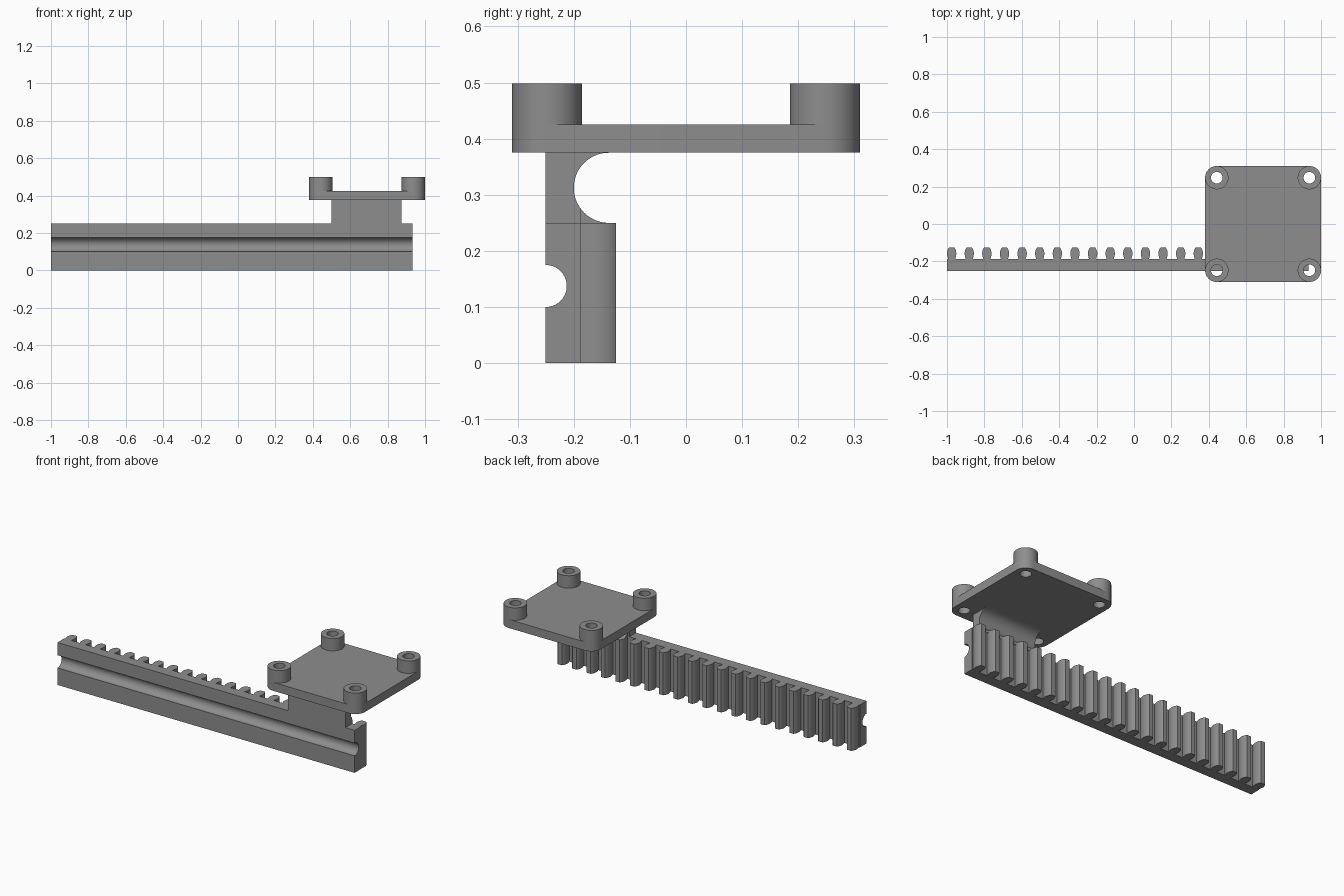
import bpy, bmesh, math
from mathutils import Vector

if "Cube" in bpy.data.objects:
    bpy.data.objects.remove(bpy.data.objects["Cube"])

grey = bpy.data.materials.new("mid grey")
grey.diffuse_color = (0.27, 0.27, 0.27, 1)
grey.use_nodes = True
grey.node_tree.nodes["Principled BSDF"].inputs["Base Color"].default_value = grey.diffuse_color


def prism(name, points, direction):
    """Extrude a closed 3D outline along a direction."""
    bm = bmesh.new()
    face = bm.faces.new([bm.verts.new(p) for p in points])
    new = bmesh.ops.extrude_face_region(bm, geom=[face])["geom"]
    bmesh.ops.translate(bm, vec=Vector(direction),
                        verts=[v for v in new if isinstance(v, bmesh.types.BMVert)])
    bmesh.ops.recalc_face_normals(bm, faces=bm.faces)
    mesh = bpy.data.meshes.new(name)
    bm.to_mesh(mesh)
    bm.free()
    obj = bpy.data.objects.new(name, mesh)
    bpy.context.collection.objects.link(obj)
    mesh.materials.append(grey)
    return obj


def arc(cx, cy, r, start, end, n):
    return [(cx + r * math.cos(math.radians(start + (end - start) * i / n)),
             cy + r * math.sin(math.radians(start + (end - start) * i / n)))
            for i in range(n + 1)]


def cut(obj, cutter):
    mod = obj.modifiers.new("cut", 'BOOLEAN')
    mod.operation = 'DIFFERENCE'
    mod.solver = 'EXACT'
    mod.object = cutter
    cutter.hide_render = True
    cutter.hide_set(True)


def smooth(obj):
    bpy.ops.object.select_all(action='DESELECT')
    obj.select_set(True)
    bpy.context.view_layer.objects.active = obj
    bpy.ops.object.shade_smooth_by_angle(angle=math.radians(30))


# Toothed rack: outline seen from above, raised to full height
FRONT, ROOT, TIP = -0.25, -0.187, -0.125
PITCH, FIRST, COUNT = 0.0942, -0.975, 21
half_tooth = [(0.019, ROOT), (0.0225, -0.174), (0.025, -0.162), (0.025, -0.153),
              (0.022, -0.140), (0.017, -0.130), (0.013, TIP)]
outline = [(-1, FRONT), (0.934, FRONT), (0.934, ROOT)]
for i in reversed(range(COUNT)):
    cx = FIRST + i * PITCH
    outline += [(cx + w, y) for w, y in half_tooth]
    outline += [(cx - w, y) for w, y in reversed(half_tooth)]
outline.append((-1, ROOT))
rack = prism("toothed_rack", [(x, y, 0) for x, y in outline], (0, 0, 0.25))

# Round groove along the front of the rack
groove = prism("groove_cutter",
               [(-1.1, y, z) for y, z in arc(FRONT, 0.1375, 0.0375, 0, 360, 40)[:-1]],
               (2.2, 0, 0))
cut(rack, groove)
smooth(rack)

# Neck with a concave back, joining rack and plate
hollow = arc(-0.1375, 0.3125, 0.0625, 90, 217, 24)
profile = [(FRONT, 0.25), (FRONT, 0.375)] + hollow + [(ROOT, 0.25)]
smooth(prism("neck", [(0.5, y, z) for y, z in profile], (0.375, 0, 0)))

# Curved tooth tops blending into the neck
lip = [(-0.195, 0.25)] + arc(-0.1375, 0.3125, 0.0625, 203, 270, 12)
for i in range(COUNT):
    cx = FIRST + i * PITCH
    if 0.5 < cx < 0.875:
        smooth(prism("neck_tooth", [(cx - 0.024, y, z) for y, z in lip], (0.048, 0, 0)))

# Mounting plate with rounded corners
CX, OFF, R = 0.69, 0.2475, 0.0625
corners = [(CX + sx * OFF, sy * OFF) for sx, sy in ((1, 1), (-1, 1), (-1, -1), (1, -1))]
edge = []
for k, (x, y) in enumerate(corners):
    edge += arc(x, y, R, 90 * k, 90 * k + 90, 12)
plate = prism("mounting_plate", [(x, y, 0.375) for x, y in edge], (0, 0, 0.05))

# Hollow corner posts, with holes running through the plate
for x, y in corners:
    post = prism("corner_post", [(a, b, 0.425) for a, b in arc(x, y, R, 0, 360, 48)[:-1]],
                 (0, 0, 0.073))
    hole = prism("hole_cutter", [(a, b, 0.36) for a, b in arc(x, y, 0.031, 0, 360, 32)[:-1]],
                 (0, 0, 0.2))
    cut(post, hole)
    cut(plate, hole)
    smooth(post)
smooth(plate)
